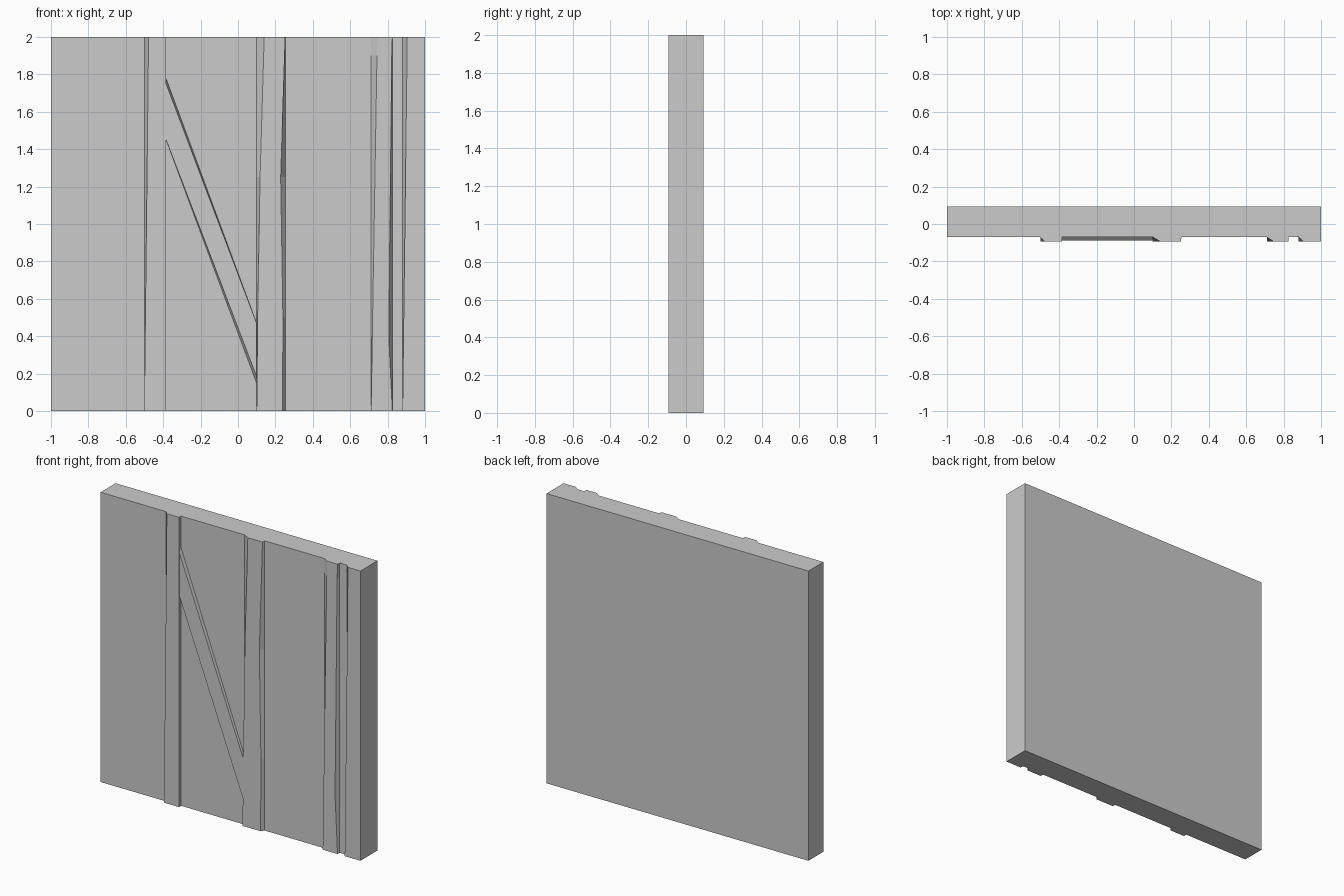
import bpy
import bmesh

cube = bpy.data.objects.get("Cube")
if cube:
    bpy.data.objects.remove(cube, do_unlink=True)

BACK, FACE, RAISED = 0.093, -0.07, -0.093

grey = bpy.data.materials.new("plain grey")
grey.use_nodes = True
grey.diffuse_color = (0.6, 0.6, 0.6, 1)
grey.node_tree.nodes["Principled BSDF"].inputs["Base Color"].default_value = grey.diffuse_color


def add_loft(name, rings, cap_ends=True, closed=False):
    """Skin a series of equal-length cross-sections."""
    bm = bmesh.new()
    rows = [[bm.verts.new(p) for p in ring] for ring in rings]
    count = len(rows[0])
    for low, high in zip(rows, rows[1:]):
        for i in range(count if closed else count - 1):
            j = (i + 1) % count
            bm.faces.new((low[i], low[j], high[j], high[i]))
    if cap_ends:
        bm.faces.new(rows[0][::-1])
        bm.faces.new(rows[-1])
    mesh = bpy.data.meshes.new(name)
    bm.to_mesh(mesh)
    bm.free()
    mesh.materials.append(grey)
    obj = bpy.data.objects.new(name, mesh)
    bpy.context.collection.objects.link(obj)
    return obj


def add_batten(name, left, right, levels):
    """Upright raised strip; levels give height, front left and front right edge."""
    add_loft(name, [[(left, FACE, z), (fl, RAISED, z), (fr, RAISED, z), (right, FACE, z)]
                    for z, fl, fr in levels])


# Main slab
add_loft("slab", [[(-1, FACE, z), (1, FACE, z), (1, BACK, z), (-1, BACK, z)]
                  for z in (0, 2)], closed=True)

# Upright battens with worn, tapering edges
add_batten("left_batten", -0.5, -0.385,
           [(0, -0.5, -0.385), (0.15, -0.499, -0.385), (2, -0.478, -0.385)])
add_batten("middle_batten", 0.1, 0.253,
           [(0, 0.1, 0.238), (0.5, 0.105, 0.24), (1.25, 0.118, 0.228), (2, 0.14, 0.252)])
add_batten("right_batten", 0.71, 0.826,
           [(0, 0.712, 0.825), (0.4, 0.718, 0.806), (1.9, 0.743, 0.822), (2, 0.745, 0.825)])
add_batten("edge_batten", 0.88, 1.0,
           [(0, 0.88, 1.0), (2, 0.905, 1.0)])

# Diagonal brace between the left and middle battens: x, foot, front edges, head
brace = []
for x, low, front_low, front_high, high in ((-0.385, 1.45, 1.452, 1.75, 1.78),
                                            (0.1, 0.147, 0.185, 0.468, 0.47)):
    brace.append([(x, FACE, high), (x, -0.088, front_high),
                  (x, -0.088, front_low), (x, FACE, low)])
add_loft("diagonal_brace", brace[::-1], cap_ends=False)

# Keep every normal pointing outward
for obj in bpy.context.collection.objects:
    if obj.type == "MESH" and obj.name.endswith(("batten", "brace")):
        bm = bmesh.new()
        bm.from_mesh(obj.data)
        bm.normal_update()
        for face in bm.faces:
            if face.normal.y > 0.001:
                face.normal_flip()
        bm.to_mesh(obj.data)
        bm.free()
